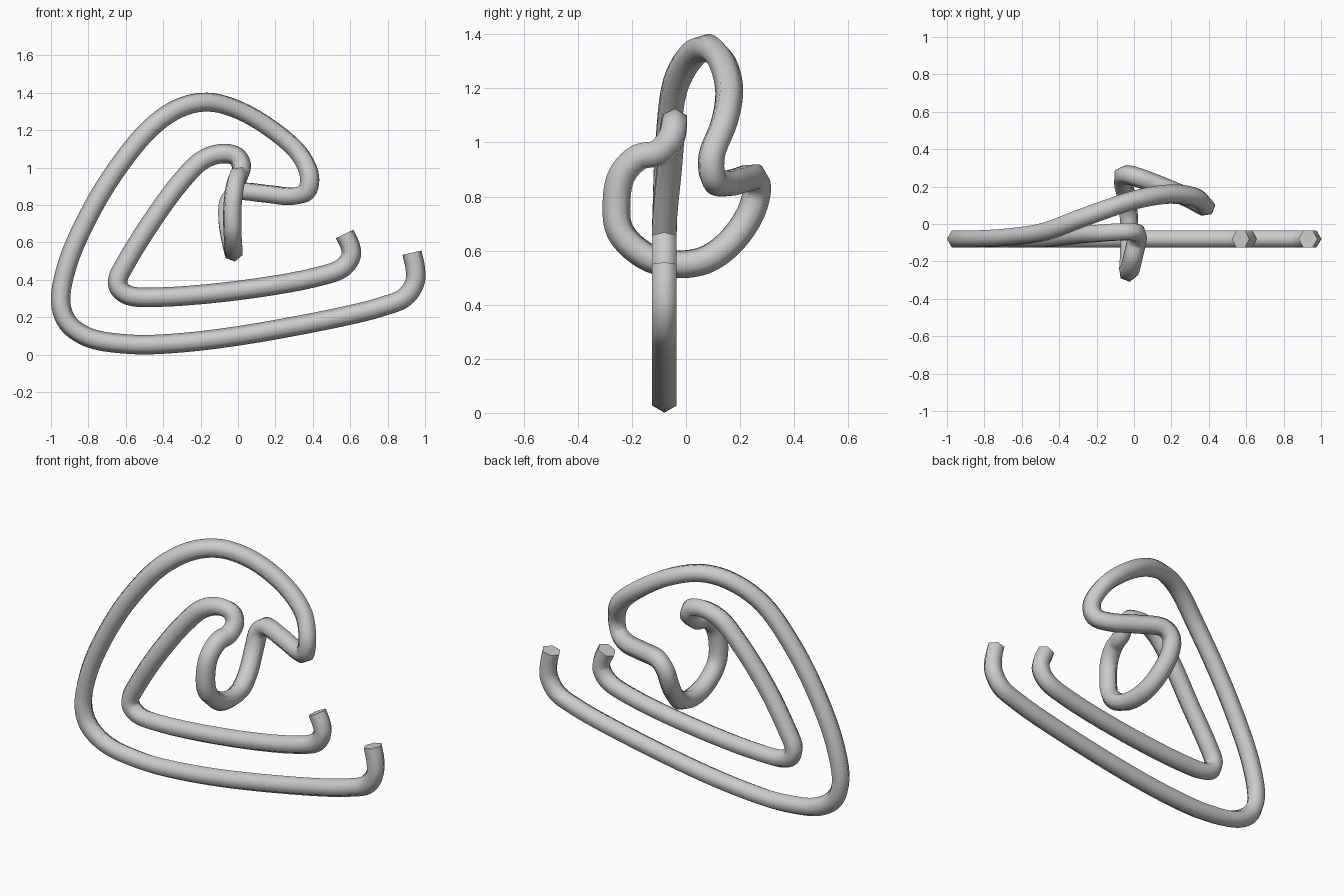
import bpy, bmesh, math
from mathutils import Vector, Quaternion

if "Cube" in bpy.data.objects:
    bpy.data.objects.remove(bpy.data.objects["Cube"])

R = 0.052      # hexagon circumradius of the bent rod
STEPS = 5      # rings per path segment
FLAT_Y = -0.08

# outer frame, planar (x, z)
outer = [(.93, .545), (.948, .46), (.945, .385), (.89, .305), (.78, .26), (.58, .208),
         (0, .1), (-.35, .06), (-.57, .055), (-.80, .092), (-.91, .17), (-.948, .28), (-.91, .49)]
# rising arch, side hook and central loop (x, y, z)
middle = [(-.79, -.078, .76), (-.65, -.068, .99), (-.47, -.04, 1.21), (-.31, .02, 1.32),
          (-.16, .075, 1.35), (.01, .13, 1.305), (.20, .16, 1.19), (.33, .14, 1.07),
          (.383, .095, .95), (.365, .10, .87), (.29, .14, .847), (.15, .20, .86),
          (0, .255, .868), (-.05, .262, .82), (-.06, .237, .735), (-.045, .163, .63),
          (-.03, .07, .565), (-.025, -.04, .55), (-.025, -.15, .58), (-.03, -.243, .67),
          (-.03, -.257, .78), (-.02, -.237, .88), (-.005, -.175, .945), (.012, -.10, .963),
          (.018, -.055, 1.015), (-.01, -.043, 1.06), (-.085, -.043, 1.075), (-.19, -.05, 1.04), (-.31, -.06, .92)]
# inner frame, planar (x, z)
inner = [(-.47, .70), (-.60, .49), (-.643, .40), (-.635, .355), (-.585, .317), (-.44, .307),
         (0, .343), (.42, .415), (.56, .465), (.605, .53), (.60, .58), (.57, .645)]

pts = ([Vector((x, FLAT_Y, z)) for x, z in outer] + [Vector(p) for p in middle]
       + [Vector((x, FLAT_Y, z)) for x, z in inner])


def spline(p, steps):
    """Centripetal Catmull-Rom through all points."""
    p = [2 * p[0] - p[1]] + p + [2 * p[-1] - p[-2]]
    out = []
    for i in range(1, len(p) - 2):
        a, b, c, d = p[i - 1:i + 3]
        t1 = (b - a).length ** .5
        t2 = t1 + (c - b).length ** .5
        t3 = t2 + (d - c).length ** .5
        for k in range(steps):
            t = t1 + (t2 - t1) * k / steps
            a1, a2, a3 = a.lerp(b, t / t1), b.lerp(c, (t - t1) / (t2 - t1)), c.lerp(d, (t - t2) / (t3 - t2))
            b1, b2 = a1.lerp(a2, t / t2), a2.lerp(a3, (t - t1) / (t3 - t1))
            out.append(b1.lerp(b2, (t - t1) / (t2 - t1)))
    return out + [p[-2]]


path = spline(pts, STEPS)
n = len(path)
tan = [(path[min(i + 1, n - 1)] - path[max(i - 1, 0)]).normalized() for i in range(n)]

# parallel-transported frames starting flat to y
sides = [Vector((0, 1, 0))]
for i in range(1, n):
    v = tan[i - 1].rotation_difference(tan[i]) @ sides[-1]
    sides.append((v - tan[i] * v.dot(tan[i])).normalized())

# spread the leftover twist over the central part so both frames lie flat
s, t = sides[-1], tan[-1]
y = Vector((0, 1, 0))
rest = math.atan2(t.dot(s.cross(y)), s.dot(y))
sector = math.pi / 3
rest -= sector * round(rest / sector)
i0, i1 = len(outer) * STEPS, (len(outer) + len(middle)) * STEPS

bm = bmesh.new()
rings = []
for i in range(n):
    f = min(max((i - i0) / (i1 - i0), 0), 1)
    u = Quaternion(tan[i], rest * f) @ sides[i]
    w = tan[i].cross(u)
    rings.append([bm.verts.new(path[i] + R * (math.sin(k * sector) * u + math.cos(k * sector) * w))
                  for k in range(6)])
for a, b in zip(rings, rings[1:]):
    for k in range(6):
        bm.faces.new((a[k], a[(k + 1) % 6], b[(k + 1) % 6], b[k]))
bm.faces.new(rings[0])
bm.faces.new(rings[-1])
bmesh.ops.recalc_face_normals(bm, faces=bm.faces)

mesh = bpy.data.meshes.new("bent_rod")
bm.to_mesh(mesh)
bm.free()
rod = bpy.data.objects.new("bent_rod", mesh)
bpy.context.collection.objects.link(rod)
bpy.context.view_layer.objects.active = rod
rod.select_set(True)
bpy.ops.object.shade_smooth_by_angle(angle=math.radians(65))
